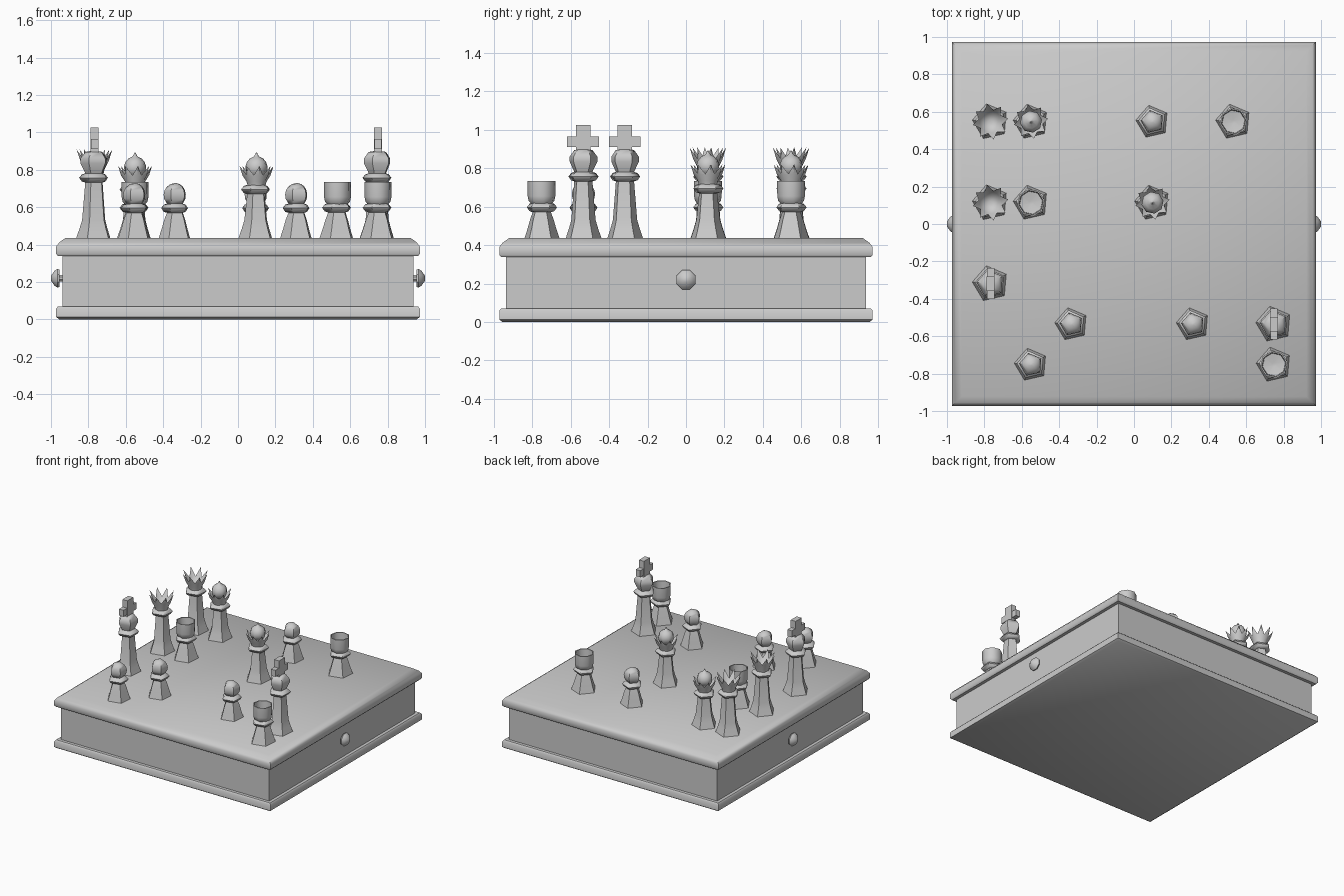
import bpy, bmesh, math
from math import cos, sin, pi, radians

if "Cube" in bpy.data.objects:
    bpy.data.objects.remove(bpy.data.objects["Cube"])

grey = bpy.data.materials.new("grey")
grey.diffuse_color = (0.6, 0.6, 0.6, 1)
grey.use_nodes = True
grey.node_tree.nodes["Principled BSDF"].inputs["Base Color"].default_value = grey.diffuse_color
TOP = 0.436


def finish(bm, name, angle):
    bmesh.ops.recalc_face_normals(bm, faces=bm.faces)
    me = bpy.data.meshes.new(name)
    bm.to_mesh(me)
    bm.free()
    ob = bpy.data.objects.new(name, me)
    bpy.context.collection.objects.link(ob)
    me.materials.append(grey)
    bpy.ops.object.select_all(action='DESELECT')
    ob.select_set(True)
    bpy.context.view_layer.objects.active = ob
    bpy.ops.object.shade_smooth_by_angle(angle=radians(angle))
    return ob


def lathe(bm, profile, n, turn, at=(0, 0)):
    """Spin (radius, z) or zigzag (radius, z, tip radius, tip z) points into a capped skin."""
    rings = []
    zig = any(len(p) == 4 for p in profile)
    m = 2 * n if zig else n
    for p in profile:
        ring = []
        for i in range(m):
            r, z = p[2:] if len(p) == 4 and i % 2 == 0 else p[:2]
            a = turn + 2 * pi * i / m
            ring.append(bm.verts.new((at[0] + r * cos(a), at[1] + r * sin(a), z)))
        rings.append(ring)
    for a, b in zip(rings, rings[1:]):
        for i in range(m):
            j = (i + 1) % m
            bm.faces.new((a[i], a[j], b[j], b[i]))
    bm.faces.new(rings[0][::-1])
    bm.faces.new(rings[-1])


def ball(r, z, start=-60, end=85, steps=7):
    angles = [radians(start + (end - start) * i / steps) for i in range(steps + 1)]
    return [(r * cos(a), z + r * sin(a)) for a in angles]


def box(bm, x, y, z0, z1, at):
    vs = [bm.verts.new((at[0] + sx * x, at[1] + sy * y, z)) for z in (z0, z1)
          for sx, sy in ((-1, -1), (1, -1), (1, 1), (-1, 1))]
    bm.faces.new(vs[3::-1])
    bm.faces.new(vs[4:])
    for i in range(4):
        j = (i + 1) % 4
        bm.faces.new((vs[i], vs[j], vs[4 + j], vs[4 + i]))


def stem(ring_z, base=0.098, neck=0.05, collar=0.083):
    """Flared foot, tapering shaft and bulging collar."""
    return [(base, TOP), (base * 0.82, TOP + 0.05), (base * 0.68, TOP + 0.095),
            (neck, ring_z - 0.025), (collar * 0.82, ring_z - 0.02), (collar, ring_z),
            (collar * 0.82, ring_z + 0.018), (neck, ring_z + 0.024)]


def crown(bm, z0, z1, at, r0=0.048, r1=0.064, tip=0.097):
    """Open cup with eight flaring points."""
    h = z1 - z0
    valley = z0 + 0.52 * h
    lathe(bm, [(r0, z0), (r0 + 0.006, z0 + 0.2 * h), (r1, valley, r1 + 0.012, valley),
               (r1, valley + 0.001, tip, z1), (r1 - 0.005, valley),
               (r0 - 0.01, z0 + 0.25 * h), (0.01, z0 + 0.2 * h)], 8, radians(10), at)


FIVE = radians(175)


def pawn(at):
    bm = bmesh.new()
    lathe(bm, stem(0.595, 0.09, 0.046, 0.077) + ball(0.064, 0.665), 5, FIVE, at)
    finish(bm, "pawn", 60)


def rook(at):
    bm = bmesh.new()
    lathe(bm, stem(0.597, 0.096), 5, FIVE, at)
    lathe(bm, [(0.05, 0.61), (0.068, 0.63), (0.073, 0.655), (0.074, 0.735),
               (0.066, 0.735), (0.062, 0.66), (0.01, 0.65)], 8, radians(10), at)
    finish(bm, "rook", 50)


def bishop(at):
    bm = bmesh.new()
    lathe(bm, stem(0.695, 0.096), 5, FIVE, at)
    crown(bm, 0.715, 0.82, at, tip=0.092)
    lathe(bm, ball(0.06, 0.812, -80, 75) + [(0.008, 0.88), (0.002, 0.893)], 8, radians(10), at)
    finish(bm, "bishop", 50)


def queen(at):
    bm = bmesh.new()
    lathe(bm, stem(0.757), 5, FIVE, at)
    crown(bm, 0.775, 0.908, at)
    finish(bm, "queen", 50)


def king(at):
    bm = bmesh.new()
    lathe(bm, stem(0.757) + [(0.054, 0.79), (0.076, 0.835), (0.076, 0.86),
                             (0.05, 0.895), (0.02, 0.9)], 5, FIVE, at)
    box(bm, 0.022, 0.038, 0.87, 1.025, at)   # cross upright
    box(bm, 0.02, 0.083, 0.912, 0.965, at)   # cross arms
    finish(bm, "king", 60)


# Board: square layers as (half width, z) outlines
def slab(name, layers, angle):
    bm = bmesh.new()
    lathe(bm, [(w * math.sqrt(2), z) for w, z in layers], 4, pi / 4)
    finish(bm, name, angle)


slab("base_plate", [(0.955, 0), (0.972, 0.012), (0.972, 0.058), (0.962, 0.07)], 50)
slab("box_body", [(0.937, 0.06), (0.937, 0.35)], 30)
slab("lid", [(0.962, 0.338), (0.972, 0.35), (0.972, 0.39), (0.955, 0.412), (0.922, TOP)], 50)

# Side knobs
for side, name in ((1, "right_knob"), (-1, "left_knob")):
    bm = bmesh.new()
    lathe(bm, [(0.02, 0.92), (0.02, 0.955), (0.05, 0.955), (0.054, 0.966),
               (0.042, 0.982), (0.014, 1.0)], 8, pi / 8)
    for v in bm.verts:
        x, y, z = v.co
        v.co = (side * z, x, 0.22 + y)
    finish(bm, name, 40)

# Pieces on board squares (column, row)
def square(c, r):
    return (-0.767 + 0.2165 * c, -0.752 + 0.2165 * r)

layout = {pawn: [(1, 0), (2, 1), (5, 1), (4, 6)],
          rook: [(7, 0), (1, 4), (6, 6)],
          bishop: [(1, 6), (4, 4)],
          queen: [(0, 4), (0, 6)],
          king: [(0, 2), (7, 1)]}
for make, squares in layout.items():
    for s in squares:
        make(square(*s))
